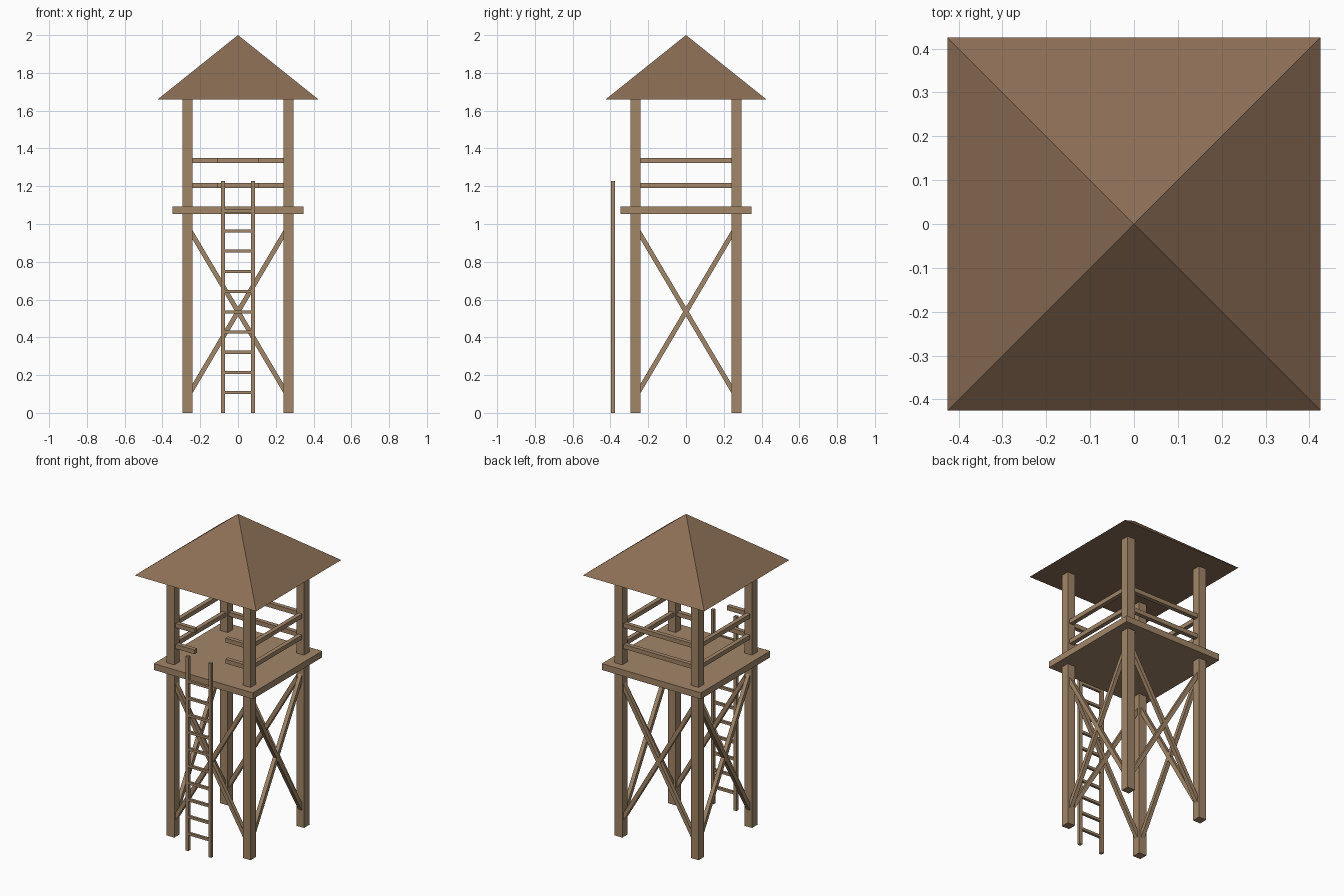
import bpy, bmesh, math
from mathutils import Vector, Matrix

if "Cube" in bpy.data.objects:
    bpy.data.objects.remove(bpy.data.objects["Cube"])


def material(name, color):
    m = bpy.data.materials.new(name)
    m.diffuse_color = (*color, 1)
    m.use_nodes = True
    m.node_tree.nodes["Principled BSDF"].inputs["Base Color"].default_value = m.diffuse_color
    return m


wood = material("wood", (0.36, 0.24, 0.14))
roof_wood = material("roof_wood", (0.26, 0.155, 0.09))


def finish(name, bm, mat):
    me = bpy.data.meshes.new(name)
    bm.to_mesh(me)
    bm.free()
    me.materials.append(mat)
    ob = bpy.data.objects.new(name, me)
    bpy.context.collection.objects.link(ob)
    return ob


def box(name, center, size):
    bm = bmesh.new()
    bmesh.ops.create_cube(bm, size=1, matrix=Matrix.Translation(center) @ Matrix.Diagonal((*size, 1)))
    return finish(name, bm, wood)


def bar(name, a, b, t):
    # Square bar running from a to b
    a, b = Vector(a), Vector(b)
    ob = box(name, (0, 0, 0), (t, t, (b - a).length))
    rot = (b - a).to_track_quat('Z', 'Y').to_matrix().to_4x4()
    ob.data.transform(Matrix.Translation((a + b) / 2) @ rot)
    return ob


P = 0.267          # post centre offset
ROOF_Z = 1.66

# Corner posts
for sx in (-1, 1):
    for sy in (-1, 1):
        box("corner_post", (sx * P, sy * P, ROOF_Z / 2), (0.053, 0.053, ROOF_Z))

# Platform
box("platform", (0, 0, 1.073), (0.693, 0.693, 0.04))

# Cross braces and railings on the four sides; the front railing has a gap
for i, side in enumerate(("front", "right", "back", "left")):
    turn = Matrix.Rotation(i * math.pi / 2, 4, 'Z')
    parts = [bar(side + "_brace", (-s * P, -P, 0.085), (s * P, -P, 0.987), 0.025) for s in (-1, 1)]
    spans = [(-P, -0.108), (0.108, P)] if side == "front" else [(-P, P)]
    for z in (1.204, 1.337):
        for x0, x1 in spans:
            parts.append(box(side + "_railing", ((x0 + x1) / 2, -P, z), (x1 - x0, 0.027, 0.027)))
    for ob in parts:
        ob.data.transform(turn)

# Ladder
for s in (-1, 1):
    box("ladder_rail", (s * 0.08, -0.387, 0.614), (0.02, 0.02, 1.228))
for i in range(10):
    box("ladder_rung", (0, -0.387, 0.107 * (i + 1)), (0.16, 0.016, 0.016))

# Pyramid roof
bm = bmesh.new()
bmesh.ops.create_cone(bm, cap_ends=True, segments=4, radius1=0.425 * math.sqrt(2), radius2=0,
                      depth=2 - ROOF_Z,
                      matrix=Matrix.Translation((0, 0, (2 + ROOF_Z) / 2)) @ Matrix.Rotation(math.pi / 4, 4, 'Z'))
bmesh.ops.remove_doubles(bm, verts=bm.verts, dist=0.0001)
finish("roof", bm, roof_wood)
